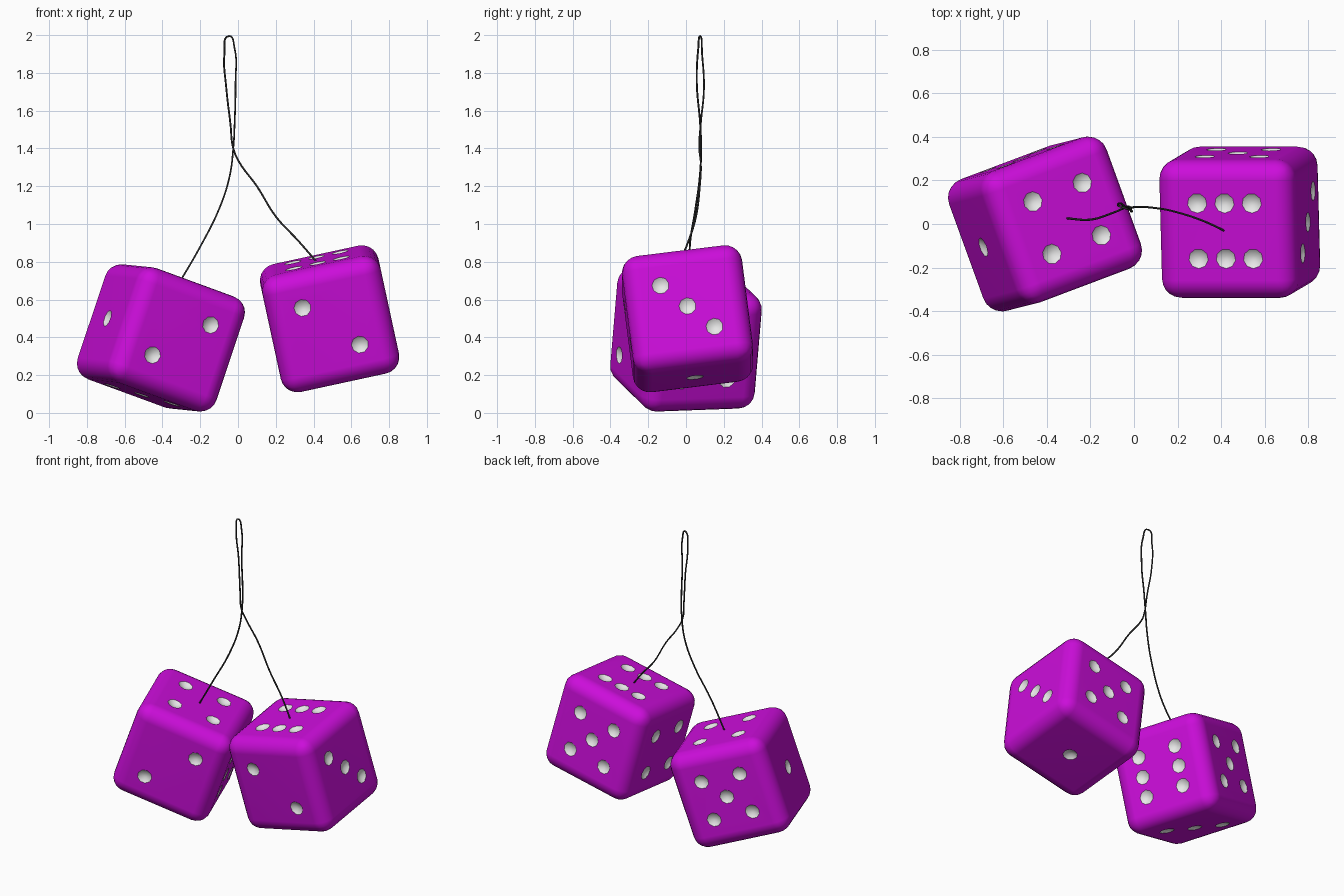
import bpy, bmesh
from mathutils import Matrix, Vector

if "Cube" in bpy.data.objects:
    bpy.data.objects.remove(bpy.data.objects["Cube"])


def material(name, color, rough=0.6):
    m = bpy.data.materials.new(name)
    m.use_nodes = True
    m.diffuse_color = (*color, 1)
    bsdf = next(n for n in m.node_tree.nodes if n.type == 'BSDF_PRINCIPLED')
    bsdf.inputs["Base Color"].default_value = (*color, 1)
    bsdf.inputs["Roughness"].default_value = rough
    return m


purple = material("purple", (0.6, 0.004, 0.7))
white = material("white", (0.8, 0.8, 0.8))
black = material("string_black", (0.03, 0.03, 0.03))

HALF, ROUND, STEP = 0.32, 0.09, 0.128      # die half size, edge radius, pip spacing
PIP, DEPTH = 0.046, 0.018                  # pip radius and hollow depth
BALL = (PIP ** 2 + DEPTH ** 2) / (2 * DEPTH)

# Pip layouts in units of STEP; "fall" and "rise" are the two diagonals
FALL, RISE = [(-1, 1), (1, -1)], [(1, 1), (-1, -1)]
ONE = [(0, 0)]
FOUR = FALL + RISE
FIVE = FOUR + ONE
SIX_ROWS = [(a, b) for a in (-1, 0, 1) for b in (-1, 1)]
SIX_COLUMNS = [(b, a) for a, b in SIX_ROWS]

# Each side: the axis it lies on, its sign, and the two axes that span it
SIDES = {"front": (1, -1, 0, 2), "back": (1, 1, 0, 2), "left": (0, 1, 1, 2),
         "right": (0, -1, 1, 2), "top": (2, 1, 0, 1), "bottom": (2, -1, 0, 1)}


def mesh_object(name, bm):
    mesh = bpy.data.meshes.new(name)
    bm.to_mesh(mesh)
    bm.free()
    mesh.materials.append(purple)
    mesh.materials.append(white)
    obj = bpy.data.objects.new(name, mesh)
    bpy.context.collection.objects.link(obj)
    return obj


def activate(obj):
    bpy.ops.object.select_all(action='DESELECT')
    obj.select_set(True)
    bpy.context.view_layer.objects.active = obj


def make_die(name, center, x_axis, z_axis, layout):
    # Frame of the tilted die
    z = Vector(z_axis).normalized()
    y = z.cross(Vector(x_axis)).normalized()
    x = y.cross(z)
    frame = Matrix((x, y, z)).transposed().to_4x4()
    frame.translation = center

    # Rounded body
    bm = bmesh.new()
    bmesh.ops.create_cube(bm, size=2 * HALF)
    die = mesh_object(name, bm)
    bevel = die.modifiers.new("round_edges", 'BEVEL')
    bevel.width, bevel.segments = ROUND, 5

    # Balls that hollow out the pips
    bm = bmesh.new()
    for side, spots in layout.items():
        axis, sign, u, v = SIDES[side]
        normal = Vector((0, 0, 0))
        normal[axis] = sign
        turn = normal.to_track_quat('Z', 'Y').to_matrix().to_4x4()
        for a, b in spots:
            pos = normal * (HALF + BALL - DEPTH)
            pos[u], pos[v] = a * STEP, b * STEP
            bmesh.ops.create_uvsphere(bm, u_segments=9, v_segments=16, radius=BALL,
                                      matrix=Matrix.Translation(pos) @ turn)
    for f in bm.faces:
        f.material_index = 1
    cutter = mesh_object(name + "_pip_cutter", bm)
    cutter.hide_render = True

    cut = die.modifiers.new("pips", 'BOOLEAN')
    cut.operation, cut.solver, cut.object = 'DIFFERENCE', 'EXACT', cutter
    bpy.context.view_layer.update()
    activate(die)
    bpy.ops.object.convert(target='MESH')
    bpy.data.objects.remove(cutter)

    bpy.ops.object.shade_smooth_by_angle(angle=0.5)
    weighted = die.modifiers.new("flat_sides", 'WEIGHTED_NORMAL')
    weighted.keep_sharp = True
    die.matrix_world = frame
    return die


make_die("right_die", (-0.408, 0, 0.397), (0.875, 0.33, -0.33), (0.316, 0.08, 0.945),
         {"front": RISE, "back": FIVE, "left": SIX_COLUMNS, "right": ONE,
          "top": FOUR, "bottom": FALL + ONE})
make_die("left_die", (0.485, 0.008, 0.498), (0.978, 0, 0.21), (-0.21, -0.125, 0.97),
         {"front": FALL, "back": FIVE, "left": FALL + ONE, "right": FOUR,
          "top": SIX_ROWS, "bottom": ONE})

# Hanging string: up from one die, round the loop, down to the other
path = [(-0.31, 0.026, 0.69), (-0.2, 0.02, 0.88), (-0.1, 0.05, 1.08), (-0.045, 0.073, 1.25),
        (-0.025, 0.08, 1.4), (-0.018, 0.075, 1.53), (-0.013, 0.057, 1.75), (-0.018, 0.065, 1.93),
        (-0.048, 0.075, 1.995), (-0.072, 0.085, 1.9), (-0.062, 0.095, 1.72), (-0.04, 0.078, 1.53),
        (-0.025, 0.07, 1.4), (0.005, 0.078, 1.33), (0.1, 0.073, 1.2), (0.2, 0.053, 1.04),
        (0.32, 0.013, 0.91), (0.42, -0.034, 0.795)]
curve = bpy.data.curves.new("string", 'CURVE')
curve.dimensions = '3D'
curve.bevel_depth, curve.bevel_resolution = 0.005, 1
curve.resolution_u = 6
curve.use_fill_caps = True
spline = curve.splines.new('BEZIER')
spline.bezier_points.add(len(path) - 1)
for point, co in zip(spline.bezier_points, path):
    point.co = co
    point.handle_left_type = point.handle_right_type = 'AUTO'
curve.materials.append(black)
string = bpy.data.objects.new("string", curve)
bpy.context.collection.objects.link(string)
activate(string)
bpy.ops.object.convert(target='MESH')
bpy.ops.object.shade_smooth_by_angle(angle=1.2)
